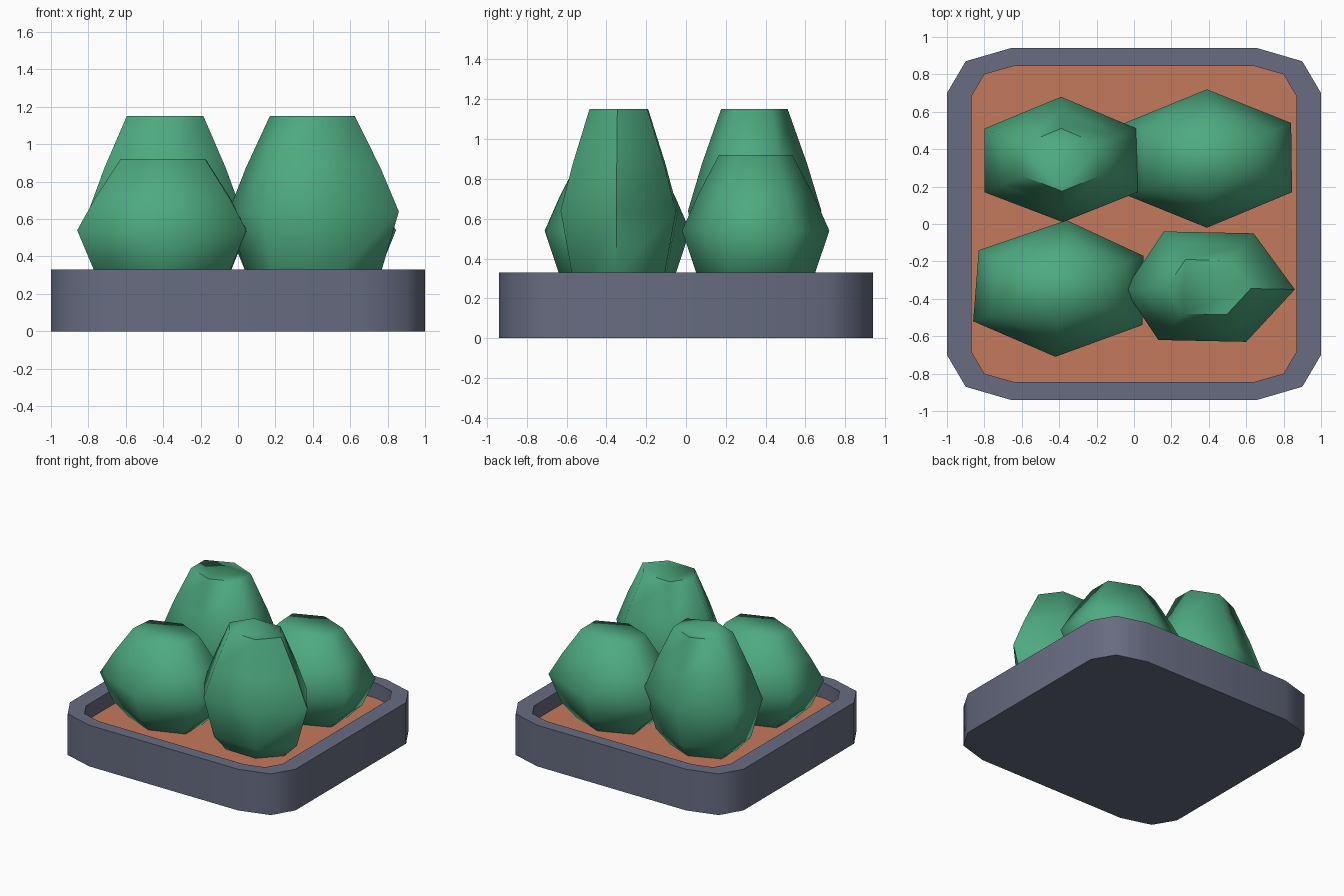
import bpy, bmesh
from mathutils import Vector

if "Cube" in bpy.data.objects:
    bpy.data.objects.remove(bpy.data.objects["Cube"])


def material(name, rgb):
    m = bpy.data.materials.new(name)
    m.diffuse_color = (*rgb, 1)
    m.use_nodes = True
    m.node_tree.nodes["Principled BSDF"].inputs["Base Color"].default_value = m.diffuse_color
    return m


GREY = material("slate grey", (0.135, 0.15, 0.22))
SOIL = material("terracotta soil", (0.55, 0.19, 0.105))
GREEN = material("leaf green", (0.075, 0.40, 0.215))


def loft(name, loops, mat, angle, close_bottom=True, close_top=True):
    """Skin a stack of equal-length point loops."""
    bm = bmesh.new()
    rings = [[bm.verts.new(p) for p in loop] for loop in loops]
    n = len(rings[0])
    for a, b in zip(rings, rings[1:]):
        for i in range(n):
            j = (i + 1) % n
            bm.faces.new((a[i], a[j], b[j], b[i]))
    if close_bottom:
        bm.faces.new(rings[0][::-1])
    if close_top:
        bm.faces.new(rings[-1])
    bmesh.ops.recalc_face_normals(bm, faces=bm.faces)
    me = bpy.data.meshes.new(name)
    bm.to_mesh(me)
    bm.free()
    me.materials.append(mat)
    ob = bpy.data.objects.new(name, me)
    bpy.context.collection.objects.link(ob)
    bpy.ops.object.select_all(action='DESELECT')
    ob.select_set(True)
    bpy.context.view_layer.objects.active = ob
    bpy.ops.object.shade_smooth_by_angle(angle=angle)
    return ob


def rounded(corner, z):
    """Mirror one three-point corner into a full counter-clockwise outline."""
    pts = list(corner)
    pts += [(-x, y) for x, y in reversed(corner)]
    pts += [(-x, -y) for x, y in corner]
    pts += [(x, -y) for x, y in reversed(corner)]
    return [(x, y, z) for x, y in pts]


# tray with a raised rim
outer = [(1.0, 0.70), (0.90, 0.87), (0.66, 0.94)]
inner = [(0.87, 0.68), (0.80, 0.80), (0.64, 0.845)]
loft("tray", [rounded(outer, 0), rounded(outer, 0.33),
              rounded(inner, 0.33), rounded(inner, 0.15)], GREY, 0.9)

# soil bed
loft("soil", [rounded(inner, 0.16), rounded(inner, 0.21)], SOIL, 0.5)

# bushes: widest outline, widest height, top height
bushes = {
    "bush_back_left": ([(-0.39, 0.68), (-0.80, 0.51), (-0.80, 0.17),
                        (-0.38, 0.01), (0.02, 0.17), (0.015, 0.51)], 0.64, 1.15),
    "bush_back_right": ([(0.39, 0.72), (-0.05, 0.54), (-0.03, 0.15),
                         (0.39, -0.02), (0.845, 0.17), (0.84, 0.54)], 0.54, 0.92),
    "bush_front_left": ([(-0.36, 0.02), (-0.83, -0.14), (-0.86, -0.52),
                         (-0.42, -0.71), (0.045, -0.54), (0.05, -0.17)], 0.54, 0.92),
    "bush_front_right": ([(0.64, -0.05), (0.16, -0.04), (-0.05, -0.35),
                          (0.13, -0.62), (0.60, -0.63), (0.86, -0.35)], 0.64, 1.15),
}
for name, (outline, mid, top) in bushes.items():
    pts = [Vector(p) for p in outline]
    c = sum(pts, Vector((0, 0))) / len(pts)
    levels = [(0.18, 0.5), (0.32, 0.80), (mid, 1.0),
              (mid + 0.46 * (top - mid), 0.79), (top, 0.5)]
    loops = [[(*(c + (p - c) * s), z) for p in pts] for z, s in levels]
    loft(name, loops, GREEN, 1.2)
